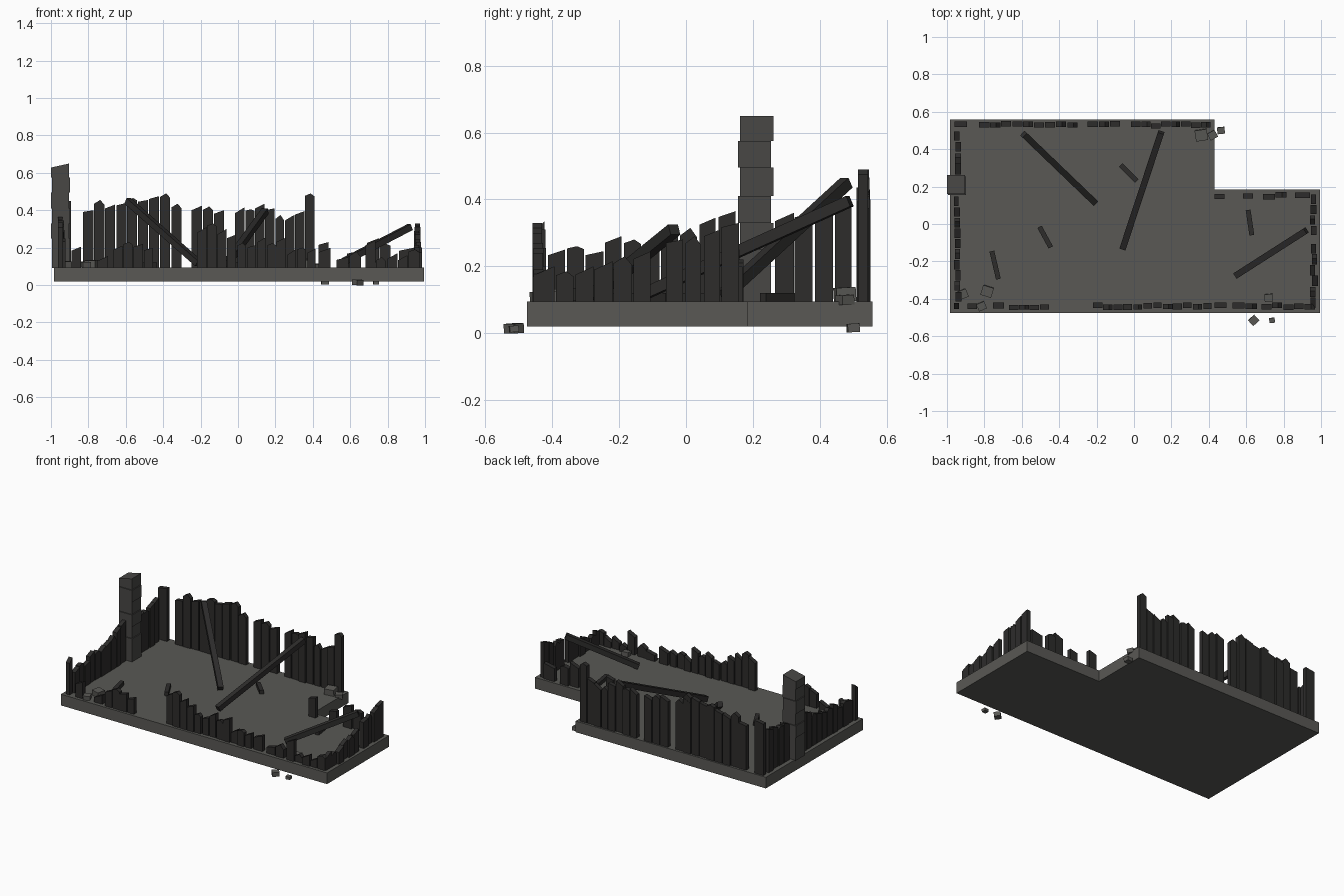
import bpy, bmesh, math, random
from mathutils import Vector, Matrix

if "Cube" in bpy.data.objects:
    bpy.data.objects.remove(bpy.data.objects["Cube"])

random.seed(7)
FLOOR = 0.095


def material(name, rgb):
    m = bpy.data.materials.new(name)
    m.diffuse_color = (*rgb, 1)
    m.use_nodes = True
    m.node_tree.nodes["Principled BSDF"].inputs["Base Color"].default_value = m.diffuse_color
    return m


STONE = material("sooty stone", (0.10, 0.098, 0.09))
WOOD = material("charred wood", (0.026, 0.025, 0.024))
BRICK = material("sooty brick", (0.065, 0.063, 0.06))


def finish(bm, name, mat):
    bmesh.ops.recalc_face_normals(bm, faces=bm.faces)
    me = bpy.data.meshes.new(name)
    bm.to_mesh(me)
    bm.free()
    me.materials.append(mat)
    ob = bpy.data.objects.new(name, me)
    bpy.context.collection.objects.link(ob)
    return ob


def extrude_profile(bm, pts, vec):
    face = bm.faces.new([bm.verts.new(p) for p in pts])
    geo = bmesh.ops.extrude_face_region(bm, geom=[face])["geom"]
    vs = [g for g in geo if isinstance(g, bmesh.types.BMVert)]
    bmesh.ops.translate(bm, verts=vs, vec=vec)


def box(name, centre, size, mat, rot=None):
    bm = bmesh.new()
    m = Matrix.Translation(centre) @ (rot or Matrix()) @ Matrix.Diagonal((*size, 1))
    bmesh.ops.create_cube(bm, size=1, matrix=m)
    return finish(bm, name, mat)


def beam(name, a, b, thick):
    a, b = Vector(a), Vector(b)
    rot = (b - a).to_track_quat('X', 'Z').to_matrix().to_4x4()
    return box(name, (a + b) / 2, ((b - a).length, thick, thick), WOOD, rot)


def wall(name, axis, offset, runs):
    """Broken planks; each run is (start, end, top heights), 0 = missing."""
    bm = bmesh.new()
    for start, end, tops in runs:
        step = (end - start) / len(tops)
        for i, top in enumerate(tops):
            if not top:
                continue
            u0 = start + i * step + random.uniform(0, 0.004)
            u1 = start + (i + 1) * step - random.uniform(0.001, 0.006)
            d = offset - 0.014 + random.uniform(-0.006, 0.006)
            cut = random.uniform(0.008, 0.03)
            prof = [(u0, FLOOR - 0.004), (u1, FLOOR - 0.004)]
            if i % 3 == 1:      # splintered point
                prof += [(u1, top - cut), (u0 + (u1 - u0) * 0.6, top), (u0, top - cut * 0.8)]
            else:               # slanted break
                prof += [(u1, top), (u0, top - cut)]
            t = random.uniform(0.026, 0.032)
            if axis == 'X':
                extrude_profile(bm, [(u, d, z) for u, z in prof], (0, t, 0))
            else:
                extrude_profile(bm, [(d, u, z) for u, z in prof], (t, 0, 0))
    return finish(bm, name, WOOD)


# L-shaped foundation
bm = bmesh.new()
outline = [(-0.985, -0.475), (0.995, -0.475), (0.995, 0.185),
           (0.43, 0.185), (0.43, 0.558), (-0.985, 0.558)]
extrude_profile(bm, [(x, y, 0.02) for x, y in outline], (0, 0, FLOOR - 0.02))
finish(bm, "foundation", STONE)

# Plank walls
wall("back_wall", 'X', 0.53, [
    (-0.96, -0.89, [0.45]),
    (-0.83, -0.36, [0.40, 0.455, 0.43, 0.44, 0.465, 0.455, 0.475, 0.49]),
    (-0.42, -0.30, [0.46, 0.435]),
    (-0.25, -0.07, [0.425, 0.42, 0.40]),
    (-0.015, 0.41, [0.415, 0.405, 0.435, 0.41, 0.375, 0.375, 0.395, 0.49])])
wall("front_wall", 'X', -0.44, [
    (-0.895, -0.835, [0.205]), (-0.755, -0.69, [0.155]),
    (-0.67, -0.45, [0.21, 0.23, 0.22, 0.20]),
    (-0.22, 0.42, [0.31, 0.33, 0.30, 0.27, 0.225, 0.215, 0.255,
                   0.225, 0.255, 0.19, 0.20, 0.195])])
wall("annex_front_wall", 'X', -0.44, [
    (0.43, 0.50, [0.20]), (0.525, 0.66, [0.15, 0.18]),
    (0.68, 0.97, [0.24, 0.15, 0.17, 0.16, 0.19])])
wall("left_wall", 'Y', -0.945, [
    (-0.455, -0.42, [0.335]),
    (-0.415, 0.15, [0.25, 0.26, 0.245, 0.29, 0.28, 0.285, 0.295, 0.315, 0.345, 0.365]),
    (0.265, 0.50, [0.36, 0.355, 0.375, 0.385])])
wall("annex_right_wall", 'Y', 0.96, [
    (-0.45, -0.10, [0.20, 0.185, 0.20, 0.215, 0.23, 0.245]),
    (-0.06, 0.16, [0.28, 0.29, 0.31, 0.33])])
wall("annex_back_wall", 'X', 0.15, [
    (0.43, 0.485, [0.23]), (0.58, 0.64, [0.18]),
    (0.69, 0.82, [0.25, 0.22]), (0.86, 0.945, [0.20])])

# Chimney: stacked, slightly shifted blocks with a broken top
levels = [FLOOR - 0.003, 0.25, 0.33, 0.41, 0.495, 0.575, 0.65]
bm = bmesh.new()
for i, (z0, z1) in enumerate(zip(levels, levels[1:])):
    s = 0.003 * (-1) ** i
    drop = 0.022 if i == len(levels) - 2 else 0
    x0, x1 = -0.997 + s, -0.9 + s
    extrude_profile(bm, [(x0, 0.158 - s, z0), (x1, 0.158 - s, z0),
                         (x1, 0.158 - s, z1), (x0, 0.158 - s, z1 - drop)], (0, 0.1, 0))
finish(bm, "chimney", BRICK)

# Fallen roof beams
beam("fallen_beam_left", (-0.59, 0.48, 0.45), (-0.21, 0.115, 0.115), 0.034)
beam("fallen_beam_middle", (0.145, 0.49, 0.395), (-0.06, -0.13, 0.115), 0.034)
beam("fallen_beam_annex", (0.92, -0.035, 0.31), (0.545, -0.275, 0.115), 0.034)

# Loose sticks on the floor
for a, b in [((-0.76, -0.145), (-0.725, -0.295)), ((-0.505, -0.015), (-0.445, -0.125)),
             ((-0.07, 0.315), (0.015, 0.23)), ((0.61, 0.075), (0.63, -0.06))]:
    beam("loose_stick", (*a, 0.107), (*b, 0.107), 0.026)

# Rubble blocks: x, y, base height, size, turn
for x, y, z, s, turn in [
        (0.36, 0.475, FLOOR, 0.065, 0.15), (0.42, 0.475, FLOOR - 0.01, 0.045, 0.5),
        (0.465, 0.50, 0.003, 0.04, 0.1), (-0.915, -0.375, FLOOR, 0.05, 0.4),
        (-0.785, -0.36, FLOOR, 0.06, -0.3), (-0.815, -0.44, FLOOR, 0.045, 0.4),
        (0.64, -0.515, 0.0, 0.045, 0.75), (0.738, -0.515, 0.003, 0.03, 0.1),
        (0.72, -0.395, FLOOR, 0.045, 0.1)]:
    box("rubble_block", (x, y, z + s * 0.32), (s, s * 0.9, s * 0.64), STONE,
        Matrix.Rotation(turn, 4, 'Z') @ Matrix.Rotation(0.06, 4, 'X'))
